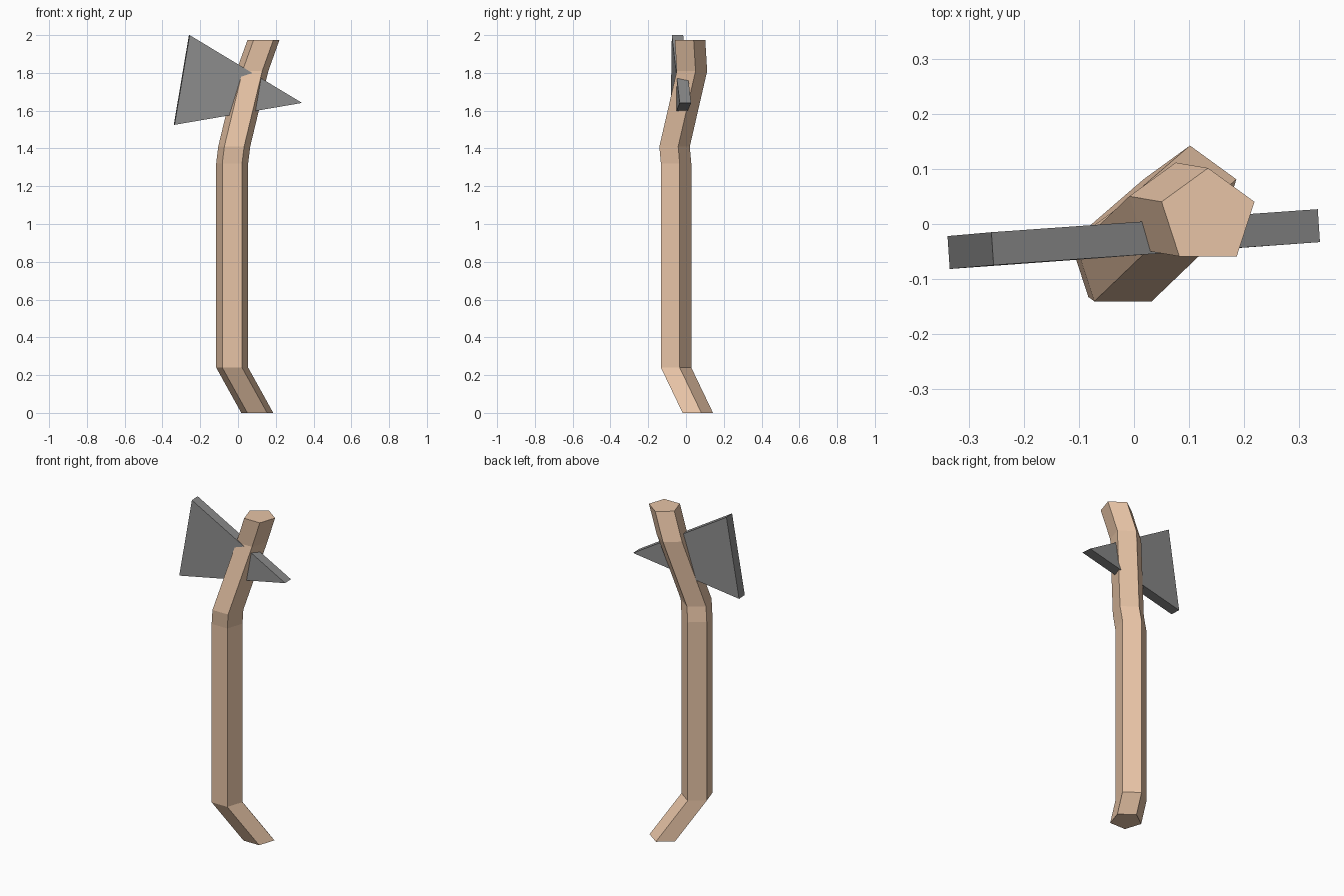
import bpy, bmesh, math
from mathutils import Vector

if "Cube" in bpy.data.objects:
    bpy.data.objects.remove(bpy.data.objects["Cube"])


def make_object(name, rings, color):
    """Bridge consecutive rings of points into a closed, capped solid."""
    bm = bmesh.new()
    loops = [[bm.verts.new(p) for p in ring] for ring in rings]
    n = len(loops[0])
    for a, b in zip(loops, loops[1:]):
        for i in range(n):
            j = (i + 1) % n
            bm.faces.new((a[i], a[j], b[j], b[i]))
    bm.faces.new(loops[0][::-1])
    bm.faces.new(loops[-1])
    bmesh.ops.recalc_face_normals(bm, faces=bm.faces)
    mesh = bpy.data.meshes.new(name)
    bm.to_mesh(mesh)
    bm.free()
    mat = bpy.data.materials.new(name + "_material")
    mat.diffuse_color = (*color, 1)
    mat.use_nodes = True
    mat.node_tree.nodes["Principled BSDF"].inputs["Base Color"].default_value = mat.diffuse_color
    mesh.materials.append(mat)
    obj = bpy.data.objects.new(name, mesh)
    bpy.context.collection.objects.link(obj)
    return obj


def pentagon(center, radius=0.089):
    angles = [math.pi / 2 + i * math.tau / 5 for i in range(5)]
    return [Vector(center) + Vector((radius * math.cos(a), radius * math.sin(a), 0))
            for a in angles]


# Handle: horizontal pentagon carried along a bent path
path = [(0.102, 0.054, 0), (-0.031, -0.061, 0.24), (-0.031, -0.061, 1.32),
        (-0.020, -0.069, 1.41), (0.076, 0.023, 1.81), (0.135, 0.013, 1.975)]
make_object("handle", [pentagon(p) for p in path], (0.80, 0.55, 0.38))

# Axe head: one slightly turned triangular slab passing through the handle
back = [Vector(p) for p in ((-0.26, -0.015, 2.0), (-0.34, -0.022, 1.525),
                            (0.335, 0.027, 1.641))]
thickness = Vector((0.004, -0.06, 0))
make_object("axe_head", [back, [p + thickness for p in back]], (0.27, 0.27, 0.27))
